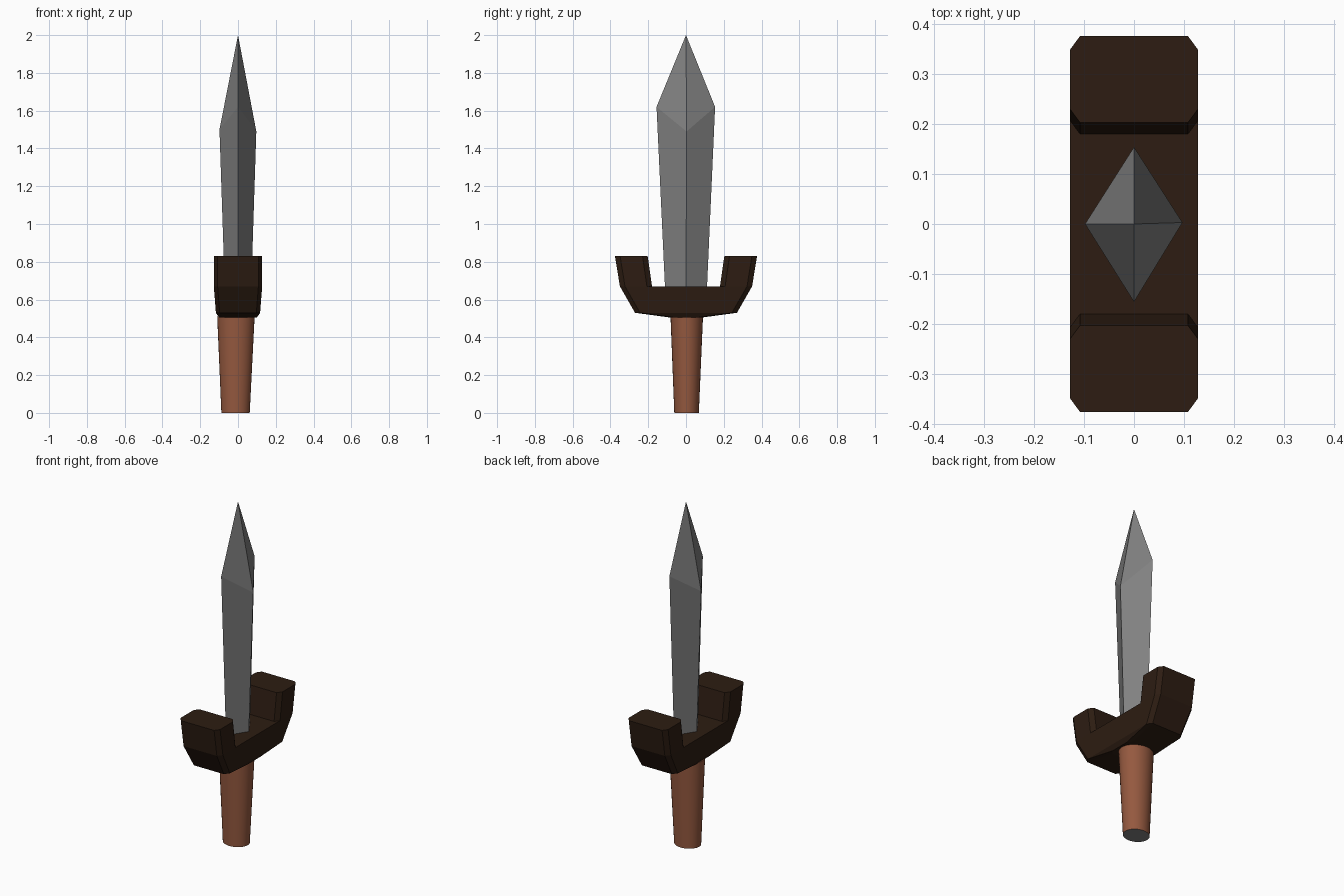
import bpy, bmesh, math

if "Cube" in bpy.data.objects:
    bpy.data.objects.remove(bpy.data.objects["Cube"])


def material(name, rgb):
    m = bpy.data.materials.new(name)
    m.diffuse_color = (*rgb, 1)
    m.use_nodes = True
    m.node_tree.nodes["Principled BSDF"].inputs["Base Color"].default_value = m.diffuse_color
    return m


steel = material("steel", (0.22, 0.22, 0.22))
wood = material("dark_wood", (0.026, 0.012, 0.006))
leather = material("leather", (0.30, 0.10, 0.05))


def loft(bm, rings):
    """Bridge successive closed rings of points; returns the vertex rings."""
    rows = [[bm.verts.new(p) for p in r] for r in rings]
    for a, b in zip(rows, rows[1:]):
        n = len(a)
        for i in range(n):
            j = (i + 1) % n
            bm.faces.new((a[i], a[j], b[j], b[i]))
    return rows


def finish(name, bm, *mats):
    bmesh.ops.remove_doubles(bm, verts=bm.verts, dist=1e-4)
    bmesh.ops.recalc_face_normals(bm, faces=bm.faces)
    me = bpy.data.meshes.new(name)
    bm.to_mesh(me)
    bm.free()
    ob = bpy.data.objects.new(name, me)
    bpy.context.collection.objects.link(ob)
    for m in mats:
        me.materials.append(m)
    return ob


# Handle: slightly oval, tapering to the bottom, with a grey end cap
def oval(cx, cy, rx, ry, z, n=32):
    return [(cx + rx * math.cos(2 * math.pi * i / n),
             cy + ry * math.sin(2 * math.pi * i / n), z) for i in range(n)]


bm = bmesh.new()
rows = loft(bm, [oval(-0.013, 0.003, 0.075, 0.065, 0),
                 oval(-0.011, 0.004, 0.099, 0.086, 0.51)])
bm.faces.new(rows[0]).material_index = 1
bm.faces.new(rows[1])
handle = finish("handle", bm, leather, steel)
bpy.context.view_layer.objects.active = handle
handle.select_set(True)
bpy.ops.object.shade_smooth_by_angle(angle=math.radians(30))

# Guard: tapered base with chamfered corners and two upright arms
CX, CY = 0.02, 0.027


def base_ring(x, y, inner, z):
    half = [(x, -inner), (x, inner), (x, y - CY),
            (x - CX, y), (CX - x, y), (-x, y - CY)]
    return [(px, py, z) for px, py in half + [(-px, -py) for px, py in half]]


def arm_ring(x, y0, y1, z, s):
    pts = [(x, y0 + CY), (x, y1 - CY), (x - CX, y1), (CX - x, y1),
           (-x, y1 - CY), (-x, y0 + CY), (CX - x, y0), (x - CX, y0)]
    return [(px, s * py, z) for px, py in pts]


bm = bmesh.new()
rows = loft(bm, [base_ring(0.10, 0.085, 0.045, 0.505),
                 base_ring(0.117, 0.27, 0.16, 0.53),
                 base_ring(0.128, 0.35, 0.207, 0.67)])
bm.faces.new(rows[0])
floor = {}
for s in (1, -1):
    arm = loft(bm, [arm_ring(0.128, 0.18, 0.35, 0.67, s),
                    arm_ring(0.128, 0.203, 0.376, 0.83, s)])
    bm.faces.new(arm[1])
    floor[s] = [arm[0][i] for i in (0, 7, 6, 5)]
bm.faces.new(floor[1] + floor[-1][::-1])
finish("guard", bm, wood)

# Blade: diamond section widening upward, then a four-sided point
bm = bmesh.new()
rows = loft(bm, [
    [(0.07, 0, 0.66), (0, 0.111, 0.66), (-0.07, 0, 0.66), (0, -0.111, 0.66)],
    [(0.097, 0.003, 1.49), (0, 0.154, 1.62), (-0.098, 0, 1.50), (0, -0.156, 1.62)]])
bm.faces.new(rows[0])
tip = bm.verts.new((0, 0, 2))
for i in range(4):
    a, b = rows[1][i], rows[1][(i + 1) % 4]
    bm.faces.new((a, b, tip))
finish("blade", bm, steel)
